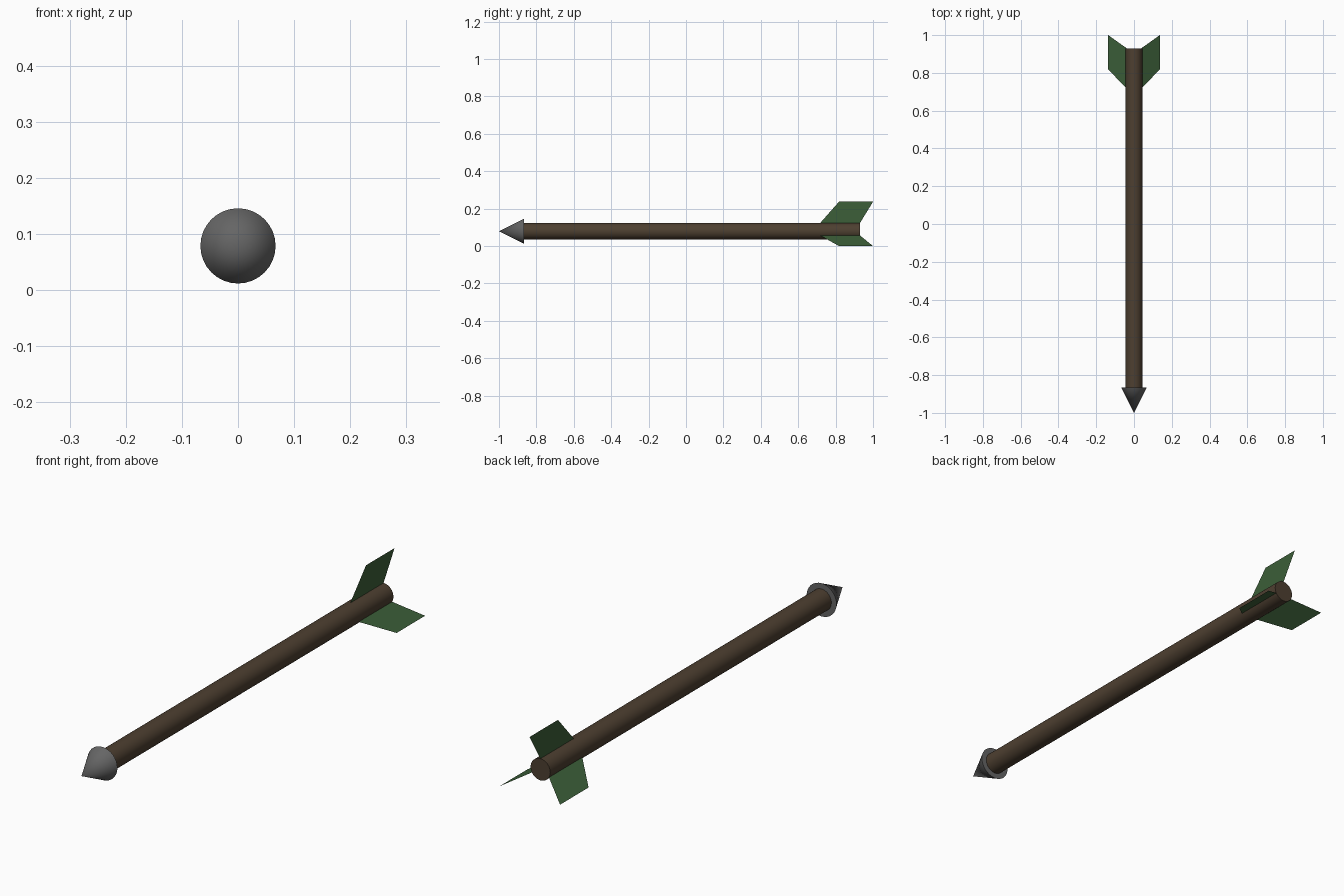
import bpy
import math

if "Cube" in bpy.data.objects:
    bpy.data.objects.remove(bpy.data.objects["Cube"])

AXIS_Z = 0.079
SHAFT_R = 0.044
HEAD_R = 0.067
FIN_R = 0.158
SIDES = 32


def paint(obj, name, rgb):
    mat = bpy.data.materials.get(name) or bpy.data.materials.new(name)
    mat.diffuse_color = (*rgb, 1)
    mat.use_nodes = True
    mat.node_tree.nodes["Principled BSDF"].inputs["Base Color"].default_value = mat.diffuse_color
    obj.data.materials.append(mat)


def round_part(name, y_front, y_back, r_front, r_back):
    # tapered round bar along y, front end towards -y
    bpy.ops.mesh.primitive_cone_add(
        vertices=SIDES, radius1=r_back, radius2=r_front, depth=y_back - y_front,
        location=(0, (y_front + y_back) / 2, AXIS_Z), rotation=(math.pi / 2, 0, 0))
    obj = bpy.context.object
    obj.name = name
    bpy.ops.object.transform_apply(location=False, rotation=True, scale=True)
    bpy.ops.object.shade_smooth_by_angle(angle=math.radians(40))
    return obj


# Wooden shaft
shaft = round_part("shaft", -0.866, 0.93, SHAFT_R, SHAFT_R)
paint(shaft, "wood", (0.075, 0.05, 0.03))

# Pointed metal head
head = round_part("arrow_head", -1.0, -0.866, 0.0, HEAD_R)
paint(head, "metal", (0.13, 0.13, 0.13))

# Three paper-thin fins, 120 degrees apart, swept backwards
profile = [(0.717, SHAFT_R), (0.818, FIN_R), (1.0, FIN_R), (0.93, SHAFT_R)]
for i, name in enumerate(("top_fin", "left_fin", "right_fin")):
    mesh = bpy.data.meshes.new(name)
    mesh.from_pydata([(0, y, r) for y, r in profile], [], [(0, 1, 2, 3)])
    fin = bpy.data.objects.new(name, mesh)
    bpy.context.collection.objects.link(fin)
    fin.location.z = AXIS_Z
    fin.rotation_euler.y = -i * math.tau / 3
    paint(fin, "feather", (0.045, 0.113, 0.04))
